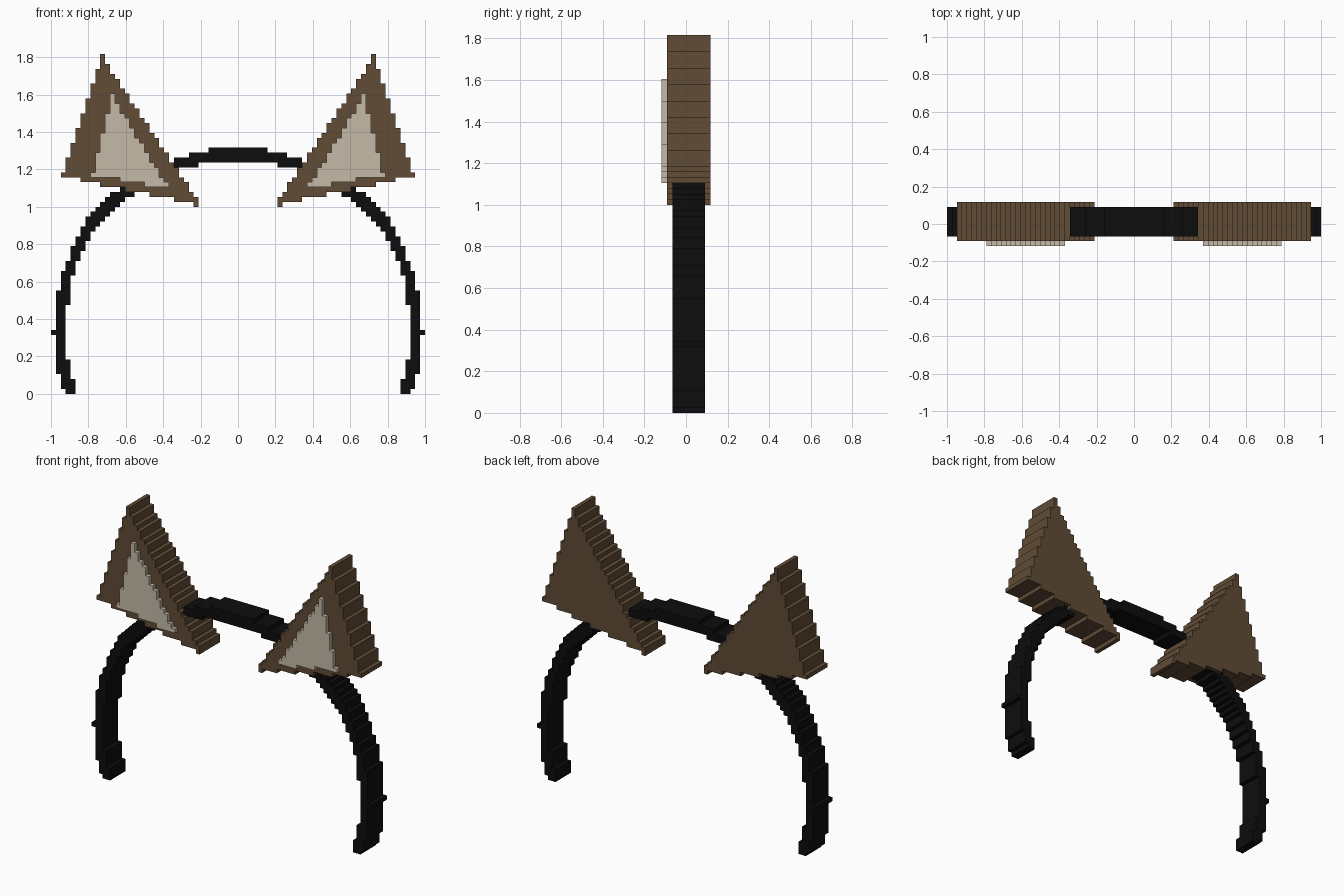
import bpy
import bmesh
import math

CELL = 1 / 38  # size of one stair step

if "Cube" in bpy.data.objects:
    bpy.data.objects.remove(bpy.data.objects["Cube"], do_unlink=True)


def make_material(name, rgb):
    mat = bpy.data.materials.new(name)
    mat.use_nodes = True
    colour = (*rgb, 1.0)
    mat.diffuse_color = colour
    bsdf = mat.node_tree.nodes["Principled BSDF"]
    bsdf.inputs["Base Color"].default_value = colour
    bsdf.inputs["Roughness"].default_value = 0.9
    return mat


def stepped_slab(name, cells, front, back, mat):
    """Extrude a set of (column, row) cells into one stair-edged solid."""
    bm = bmesh.new()
    corners = {}

    def corner(i, k):
        if (i, k) not in corners:
            corners[i, k] = bm.verts.new((i * CELL, front * CELL, k * CELL))
        return corners[i, k]

    for i, k in sorted(cells):
        bm.faces.new([corner(i, k), corner(i + 1, k),
                      corner(i + 1, k + 1), corner(i, k + 1)])
    result = bmesh.ops.extrude_face_region(bm, geom=bm.faces[:])
    moved = [g for g in result["geom"] if isinstance(g, bmesh.types.BMVert)]
    bmesh.ops.translate(bm, verts=moved, vec=(0, (back - front) * CELL, 0))
    bmesh.ops.recalc_face_normals(bm, faces=bm.faces[:])
    bmesh.ops.dissolve_limit(bm, angle_limit=math.radians(1),
                             verts=bm.verts[:], edges=bm.edges[:])
    mesh = bpy.data.meshes.new(name)
    bm.to_mesh(mesh)
    bm.free()
    mesh.materials.append(mat)
    obj = bpy.data.objects.new(name, mesh)
    bpy.context.collection.objects.link(obj)
    return obj


def fill(columns, bottom, top):
    """Cells between two edge functions over a range of columns."""
    return {(i, k) for i in columns
            for k in range(math.floor(bottom(i)), math.floor(top(i)))}


def mirrored(cells):
    return {(-1 - i, k) for i, k in cells}


brown = make_material("brown_fur", (0.118, 0.072, 0.036))
cream = make_material("cream_inner_ear", (0.56, 0.49, 0.39))
black = make_material("black_band", (0.004, 0.004, 0.004))

# Ears: leaning triangles with a thin raised inner panel
outer = fill(range(8, 36),
             lambda i: math.ceil(38 + 0.21 * (i - 8)),
             lambda i: min(40.01 + 1.526 * (i - 8), 69 - 3 * (i - 27)))
inner = fill(range(14, 30),
             lambda i: 42.1 + 0.19 * (i - 14),
             lambda i: min(43.01 + 1.637 * (i - 14), 61 - 4 * (i - 25)))
for side, flip in (("left", lambda c: c), ("right", mirrored)):
    stepped_slab(side + "_ear", flip(outer), -3.5, 4.5, brown)
    stepped_slab(side + "_inner_ear", flip(inner), -4.5, -3.5, cream)

# Headband: runs of (first column, last column, bottom row, top row)
RUNS = [
    (0, 5, 47, 50), (6, 7, 47, 49), (8, 9, 46, 49), (10, 12, 46, 48),
    (13, 14, 45, 47), (15, 16, 44, 46), (17, 18, 43, 45), (19, 20, 41, 44),
    (21, 22, 40, 43), (23, 23, 39, 42), (24, 24, 38, 41), (25, 25, 37, 41),
    (26, 26, 36, 40), (27, 27, 35, 39), (28, 28, 34, 38), (29, 29, 33, 37),
    (30, 30, 31, 36), (31, 31, 29, 34), (32, 32, 27, 32), (33, 33, 24, 30),
    (34, 34, 18, 27), (35, 35, 1, 25), (36, 36, 4, 21),
    (37, 37, 12, 13),              # side nub
    (33, 33, 0, 3), (34, 34, 0, 7),  # inward-curling tip
]
band = {(i, k) for first, last, low, high in RUNS
        for i in range(first, last + 1) for k in range(low, high)}
stepped_slab("headband", band | mirrored(band), -2.5, 3.5, black)
